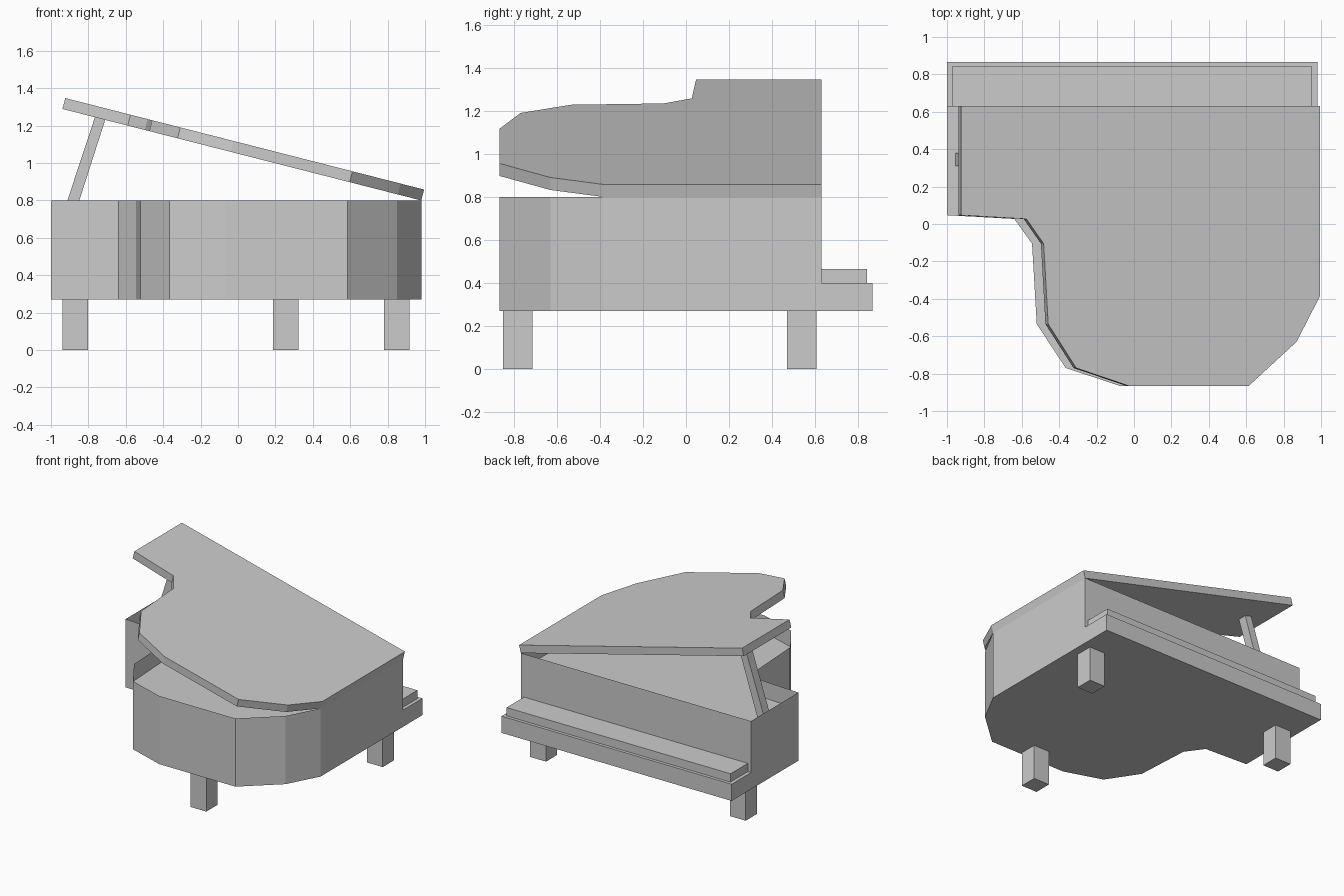
import bpy, bmesh, math
from mathutils import Matrix, Vector

if "Cube" in bpy.data.objects:
    bpy.data.objects.remove(bpy.data.objects["Cube"])

grey = bpy.data.materials.new("soft grey")
grey.diffuse_color = (0.6, 0.6, 0.6, 1)
grey.use_nodes = True
grey.node_tree.nodes["Principled BSDF"].inputs["Base Color"].default_value = grey.diffuse_color


def finish(name, bm):
    mesh = bpy.data.meshes.new(name)
    bm.to_mesh(mesh)
    bm.free()
    mesh.materials.append(grey)
    obj = bpy.data.objects.new(name, mesh)
    bpy.context.collection.objects.link(obj)
    return obj


def prism(points, offset):
    """Extrude a closed 3D outline by an offset; returns bmesh and its end cap."""
    bm = bmesh.new()
    base = bm.faces.new([bm.verts.new(p) for p in points])
    geom = bmesh.ops.extrude_face_region(bm, geom=[base], use_keep_orig=True)["geom"]
    cap = next(g for g in geom if isinstance(g, bmesh.types.BMFace))
    bmesh.ops.translate(bm, vec=Vector(offset), verts=cap.verts[:])
    bmesh.ops.recalc_face_normals(bm, faces=bm.faces[:])
    return bm, cap


def box(name, x0, x1, y0, y1, z0, z1):
    bm, _ = prism([(x0, y0, z0), (x1, y0, z0), (x1, y1, z0), (x0, y1, z0)], (0, 0, z1 - z0))
    return finish(name, bm)


# Wing-shaped plan shared by case and lid
L, R, BACK = -1.0, 0.98, 0.63
plan = [(L, BACK), (L, 0.047), (-0.64, 0.027), (-0.545, -0.105), (-0.52, -0.535),
        (-0.365, -0.77), (-0.07, -0.867), (0.585, -0.867), (0.85, -0.63),
        (R, -0.385), (R, BACK)]
BOTTOM, RIM, FLOOR = 0.27, 0.80, 0.67

# Case: thin open rim around a sunken soundboard
bm, cap = prism([(x, y, BOTTOM) for x, y in plan], (0, 0, RIM - BOTTOM))
bm.faces.remove(cap)
finish("case", bm)
bm = bmesh.new()
bm.faces.new([bm.verts.new((x, y, FLOOR)) for x, y in plan])
finish("soundboard", bm)

# Lid: same plan, hinged open along the right edge
bm, _ = prism([(x - R, y, 0) for x, y in plan], (0, 0, 0.06))
lid = finish("lid", bm)
lid.matrix_world = Matrix.Translation((R, 0, RIM)) @ Matrix.Rotation(math.radians(14.3), 4, 'Y')

# Leaning lid prop
profile = [(-0.955, FLOOR), (-0.89, FLOOR), (-0.71, 1.231), (-0.765, 1.245)]
bm, _ = prism([(x, 0.31, z) for x, z in profile], (0, 0.07, 0))
finish("lid_prop", bm)

# Keyboard ledge and keys
box("key_bed", L, R, BACK, 0.867, BOTTOM, 0.40)
box("keyboard", -0.973, 0.953, BACK, 0.843, 0.40, 0.465)

# Three square legs
for name, x, y in (("left_leg", -0.87, 0.538), ("right_leg", 0.848, 0.538),
                   ("tail_leg", 0.255, -0.783)):
    s = 0.068
    box(name, x - s, x + s, y - s, y + s, 0, BOTTOM)
